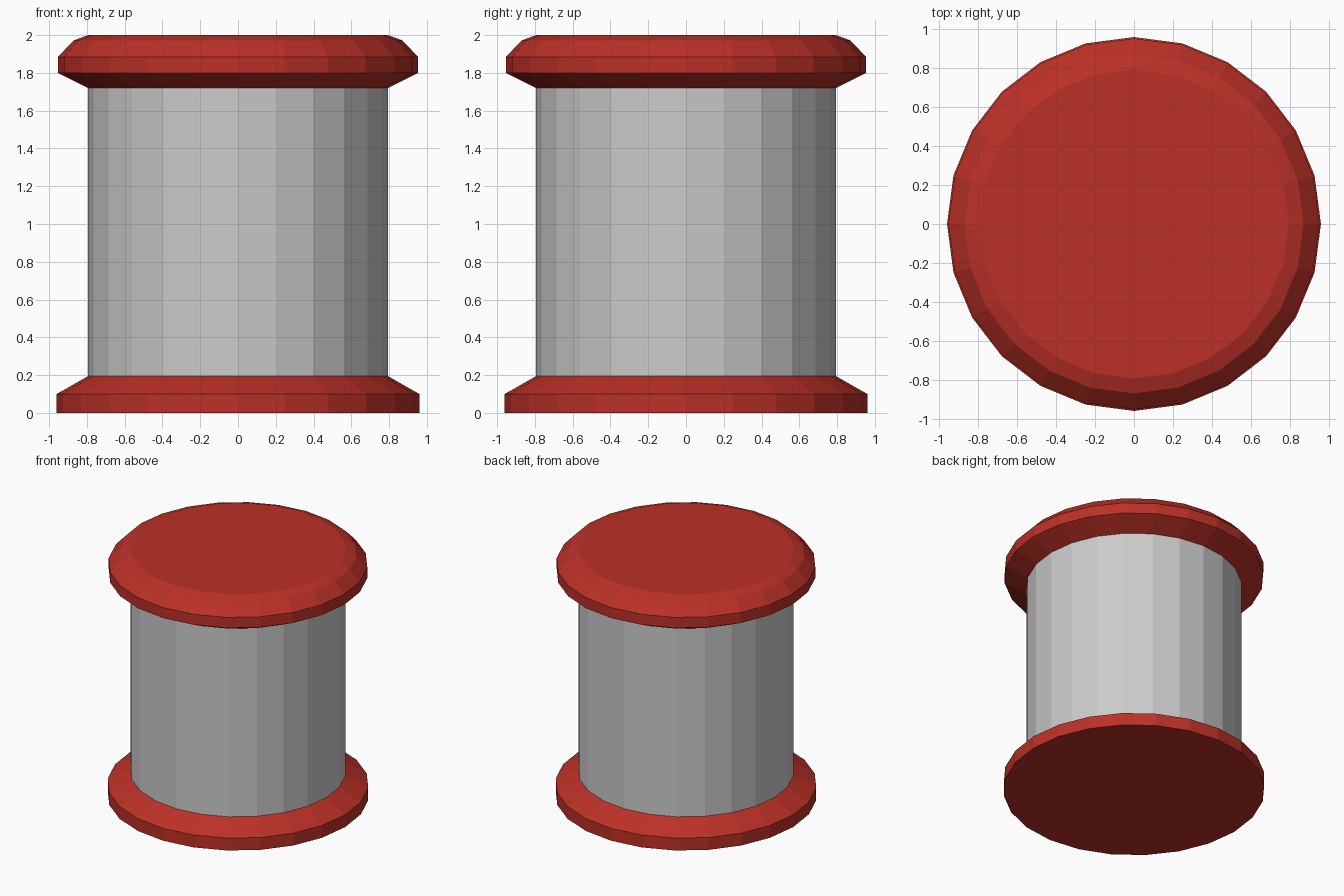
import bpy, bmesh
from math import cos, sin, tau

if "Cube" in bpy.data.objects:
    bpy.data.objects.remove(bpy.data.objects["Cube"])

SIDES = 24

red = bpy.data.materials.new("dark_red")
red.diffuse_color = (0.5, 0.03, 0.02, 1)
red.use_nodes = True
red.node_tree.nodes["Principled BSDF"].inputs["Base Color"].default_value = red.diffuse_color


def lathe(name, profile, material=None, capped=True):
    """Turn a (radius, z) profile, listed bottom to top, around the z axis."""
    bm = bmesh.new()
    rings = [[bm.verts.new((r * cos(tau * i / SIDES), r * sin(tau * i / SIDES), z))
              for i in range(SIDES)] for r, z in profile]
    for low, high in zip(rings, rings[1:]):
        for i in range(SIDES):
            j = (i + 1) % SIDES
            bm.faces.new((low[i], low[j], high[j], high[i]))
    if capped:
        bm.faces.new(rings[0][::-1])
        bm.faces.new(rings[-1])
    mesh = bpy.data.meshes.new(name)
    bm.to_mesh(mesh)
    bm.free()
    obj = bpy.data.objects.new(name, mesh)
    bpy.context.collection.objects.link(obj)
    if material:
        mesh.materials.append(material)
    return obj


# Base flange with a sloped shoulder
lathe("base_flange", [(0.96, 0), (0.96, 0.10), (0.793, 0.195)], red)

# Grey drum, closed off by the two flanges
lathe("drum_body", [(0.793, 0.195), (0.793, 1.72)], capped=False)

# Lid flaring out from the drum, with a rounded upper rim
lathe("lid", [(0.793, 1.72), (0.953, 1.80), (0.953, 1.885),
              (0.87, 1.972), (0.793, 2.0)], red)
